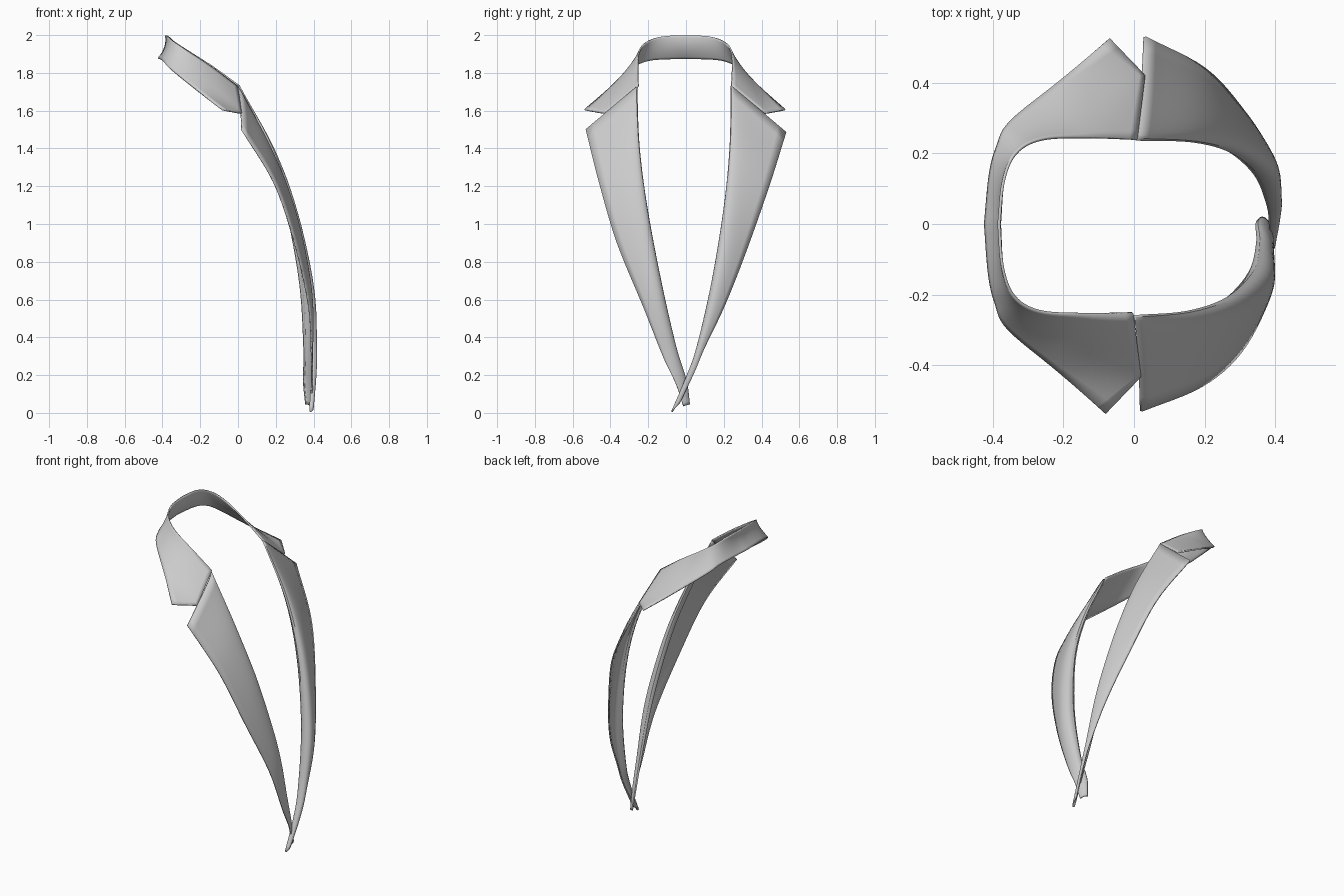
import bpy, bmesh
from mathutils import Vector

if "Cube" in bpy.data.objects:
    bpy.data.objects.remove(bpy.data.objects["Cube"])


def spline(points, steps):
    """Smooth curve through points (Catmull-Rom)."""
    p = [Vector(q) for q in points]
    p = [2 * p[0] - p[1]] + p + [2 * p[-1] - p[-2]]
    out = []
    for i in range(1, len(p) - 2):
        a, b, c, d = p[i - 1:i + 3]
        for k in range(steps):
            t = k / steps
            out.append(0.5 * (2 * b + (c - a) * t + (2 * a - 5 * b + 4 * c - d) * t * t
                              + (3 * b - a - 3 * c + d) * t ** 3))
    return out + [p[-2]]


def cloth(name, rows):
    """Skin a grid of rows into a thin smooth sheet."""
    bm = bmesh.new()
    grid = [[bm.verts.new(v) for v in row] for row in rows]
    for r, s in zip(grid, grid[1:]):
        for i in range(len(r) - 1):
            bm.faces.new((r[i], r[i + 1], s[i + 1], s[i]))
    bmesh.ops.recalc_face_normals(bm, faces=bm.faces)
    me = bpy.data.meshes.new(name)
    bm.to_mesh(me)
    bm.free()
    ob = bpy.data.objects.new(name, me)
    bpy.context.collection.objects.link(ob)
    mod = ob.modifiers.new("thickness", 'SOLIDIFY')
    mod.thickness = 0.008
    mod.offset = 0
    bpy.context.view_layer.objects.active = ob
    ob.select_set(True)
    bpy.ops.object.shade_smooth_by_angle()
    ob.select_set(False)


N = 12


def lapel(name, inner, outer):
    # inner roll edge bulges forward, then falls back to the outer edge
    roll = spline([(b, 0, 0) for b in (.006, .024, .034, .036, .022, .014, .008)], 6)
    rows = []
    for a, b, r in zip(spline(inner, 6), spline(outer, 6), roll):
        # small return tucked behind the roll edge
        row = [a.lerp(b, .07) + Vector((-.4 * r.x - .003, 0, 0))]
        for i in range(N + 1):
            t = (i / N) ** 1.8
            row.append(a.lerp(b, t) + Vector((2.3 * r.x * t ** .4 * (1 - t), 0, 0)))
        rows.append(row)
    cloth(name, rows)


# Lapels: the left one crosses over the right one at the bottom
lapel("left_lapel",
      [(.005, .24, 1.73), (.165, .235, 1.42), (.275, .205, 1.1), (.355, .14, .7),
       (.385, .06, .35), (.39, 0, .18), (.385, -.075, .005)],
      [(.03, .53, 1.485), (.20, .44, 1.2), (.31, .32, .86), (.382, .205, .57),
       (.405, .095, .34), (.408, .045, .22), (.395, -.035, .05)])
lapel("right_lapel",
      [(0, -.262, 1.725), (.15, -.25, 1.42), (.265, -.21, 1.1), (.34, -.135, .7),
       (.357, -.055, .35), (.352, 0, .17), (.362, .017, .045)],
      [(.02, -.53, 1.5), (.19, -.46, 1.22), (.30, -.365, .9), (.375, -.225, .56),
       (.39, -.118, .29), (.393, -.052, .15), (.385, -.014, .035)])

# Collar: neck edge and outer edge from the nape to the pointed front
neck = spline([(-.383, 0, 1.998), (-.37, .12, 1.993), (-.335, .2, 1.965),
               (-.26, .24, 1.915), (-.13, .245, 1.83), (.008, .24, 1.73)], 6)
edge = spline([(-.422, 0, 1.876), (-.408, .14, 1.872), (-.387, .22, 1.858),
               (-.35, .29, 1.82), (-.21, .405, 1.71), (-.07, .525, 1.605)], 6)
corner = Vector((.03, .42, 1.585))
half = []
for k, (a, b) in enumerate(zip(neck, edge)):
    u = k / (len(neck) - 1)
    back = max(0, 1 - 1.6 * u)          # concave roll fades out from the nape
    front = max(0, u * 5 - 4)           # end edge bends around the front corner
    row = []
    for i in range(N + 1):
        t = i / N
        p = a.lerp(b, t)
        bow = 4 * t * (1 - t)
        side = min(1, 2 * u) * (1 - front)
        p += Vector((.016 * bow * back, -.003 * bow * side, .006 * bow * side))
        f = .67
        bent = a.lerp(corner, t / f) if t < f else corner.lerp(b, (t - f) / (1 - f))
        row.append(p.lerp(bent, front))
    half.append(row)
other = [[Vector((p.x - .012 * k / len(half), -p.y - .012 * k / len(half), p.z)) for p in row]
         for k, row in enumerate(half)]
cloth("collar", other[:0:-1] + half)
